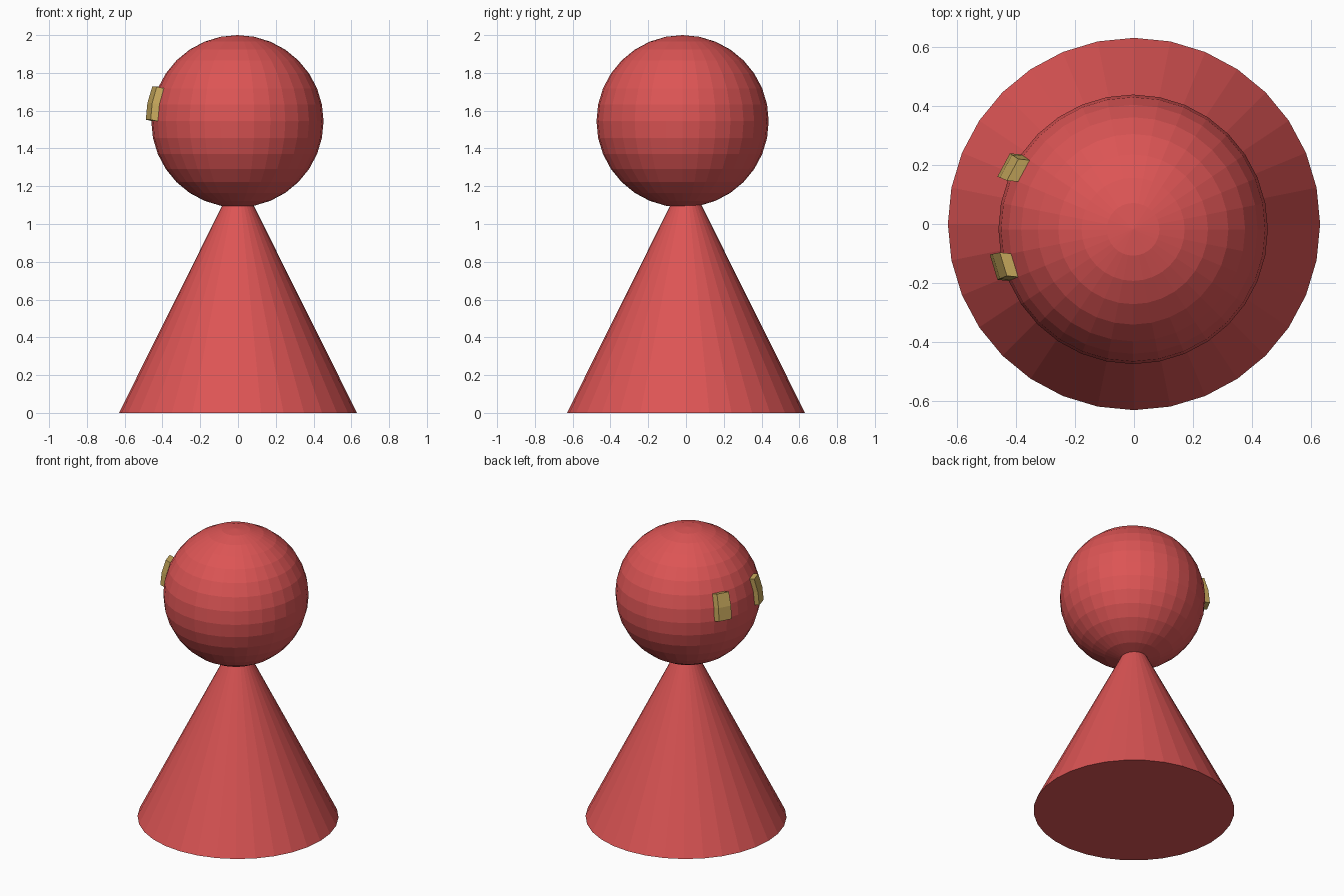
import bpy, bmesh, math
from mathutils import Matrix, Vector

if "Cube" in bpy.data.objects:
    bpy.data.objects.remove(bpy.data.objects["Cube"])

def material(name, color):
    m = bpy.data.materials.new(name)
    m.diffuse_color = (*color, 1)
    m.use_nodes = True
    m.node_tree.nodes["Principled BSDF"].inputs["Base Color"].default_value = m.diffuse_color
    return m

red = material("red", (0.72, 0.09, 0.09))
gold = material("gold", (0.58, 0.40, 0.11))

def add_object(name, bm, mats):
    me = bpy.data.meshes.new(name)
    bm.to_mesh(me)
    bm.free()
    for m in mats:
        me.materials.append(m)
    ob = bpy.data.objects.new(name, me)
    bpy.context.collection.objects.link(ob)
    return ob

# Body: cone whose tip is hidden inside the head
R, H = 0.63, 1.265
bm = bmesh.new()
bmesh.ops.create_cone(bm, cap_ends=True, segments=32, radius1=R, radius2=0,
                      depth=H, matrix=Matrix.Translation((0, 0, H / 2)))
add_object("body", bm, [red])

# Head: low-poly sphere with eyes extruded from its own faces
HR = 0.456
bm = bmesh.new()
bmesh.ops.create_uvsphere(bm, u_segments=32, v_segments=16, radius=HR)

def is_eye(face):
    c = face.calc_center_median()
    azimuth = math.degrees(math.atan2(c.y, -c.x)) / 11.25
    height = math.degrees(math.asin(c.z / c.length)) / 11.25
    return 0 < height < 2 and (2 < azimuth < 3 or -2 < azimuth < -1)

# Eyes: both blocks pushed out along their shared average normal
eyes = [f for f in bm.faces if is_eye(f)]
push = sum((f.normal for f in eyes), Vector()).normalized() * 0.039
ext = bmesh.ops.extrude_face_region(bm, geom=eyes)["geom"]
bmesh.ops.translate(bm, vec=push,
                    verts=[g for g in ext if isinstance(g, bmesh.types.BMVert)])
caps = [g for g in ext if isinstance(g, bmesh.types.BMFace)]
for f in caps:
    f.material_index = 1
    for e in f.edges:
        for side in e.link_faces:
            side.material_index = 1
bmesh.ops.delete(bm, geom=[f for f in eyes if f.is_valid], context='FACES_ONLY')
bmesh.ops.recalc_face_normals(bm, faces=bm.faces)
bmesh.ops.translate(bm, vec=(-0.003, -0.018, 2 - HR), verts=bm.verts)
add_object("head_with_eyes", bm, [red, gold])
